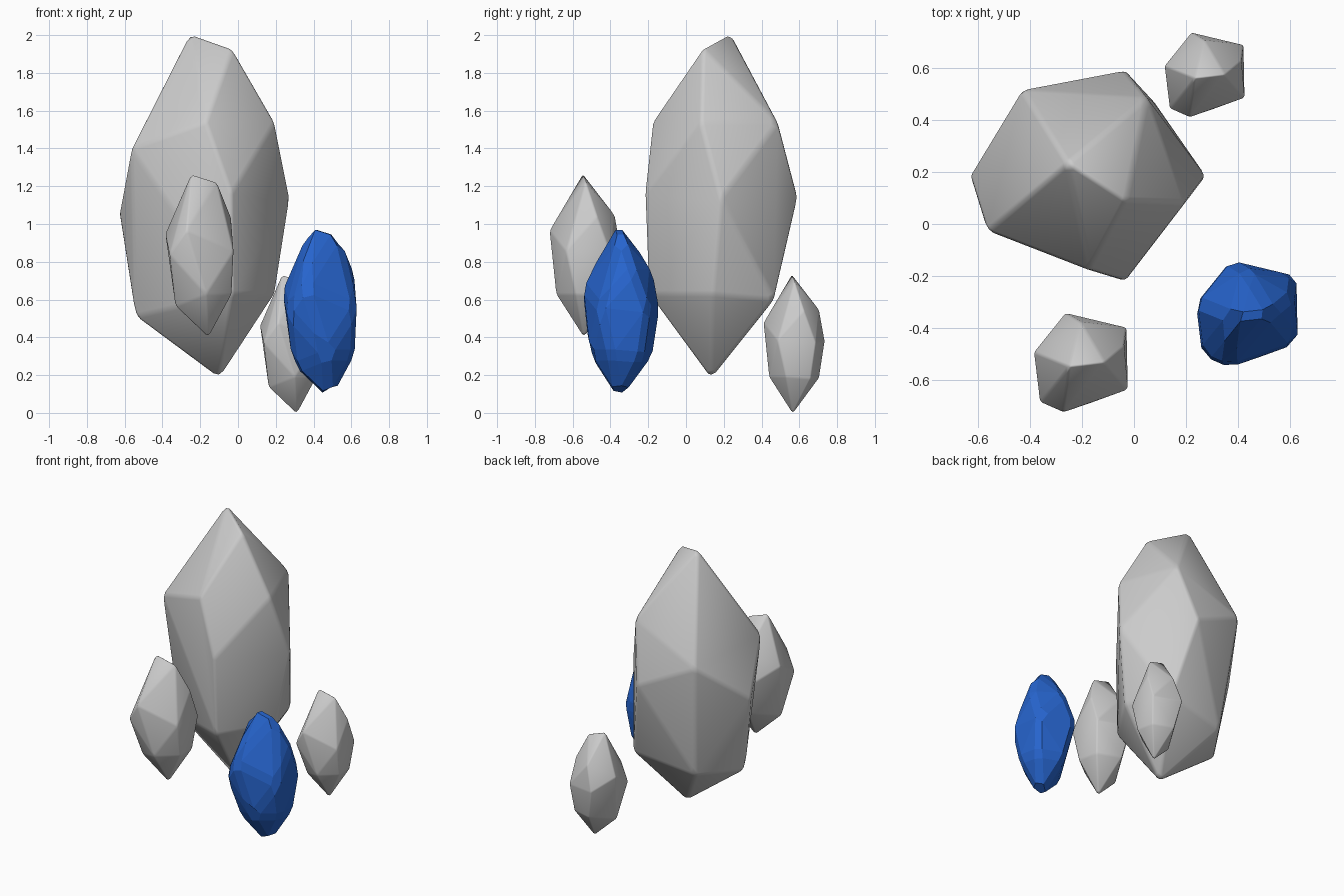
import bpy, bmesh, math
from mathutils import Vector

if "Cube" in bpy.data.objects:
    bpy.data.objects.remove(bpy.data.objects["Cube"])

# Corner points of the big crystal
BIG = [(-.255, .235, 2.01), (-.03, .09, 1.93), (.195, .08, 1.54), (.275, .185, 1.14),
       (.195, .14, .63), (-.1, .13, .18), (-.17, -.178, 1.54), (-.035, -.22, 1.16),
       (-.565, -.025, 1.4), (-.63, .185, 1.05), (-.545, .13, .51), (-.03, -.2, .63),
       (.05, .485, 1.54), (-.035, .59, 1.14), (.08, .465, .6), (-.43, .515, 1.33),
       (-.36, .41, .53)]

# Corner points of the small crystal, shared by all the small ones
SMALL = [(.233, .56, .732), (.35, .573, .695), (.412, .625, .54), (.424, .485, .385),
         (.415, .53, .19), (.27, .705, .545), (.22, .735, .38), (.42, .687, .37),
         (.26, .705, .185), (.4, .66, .18), (.212, .41, .478), (.137, .443, .37),
         (.117, .607, .465), (.163, .53, .135), (.3, .44, .19), (.31, .565, -.005)]
PIVOT = Vector((.27, .57, 0))


def crystal(name, points, bevel, segments, smooth=True):
    """Convex faceted stone with softened edges."""
    bm = bmesh.new()
    for p in points:
        bm.verts.new(p)
    res = bmesh.ops.convex_hull(bm, input=bm.verts[:])
    loose = [v for v in bm.verts if not v.link_faces]
    bmesh.ops.delete(bm, geom=loose, context='VERTS')
    bmesh.ops.dissolve_limit(bm, angle_limit=math.radians(4),
                             verts=bm.verts[:], edges=bm.edges[:])
    bmesh.ops.recalc_face_normals(bm, faces=bm.faces[:])
    for f in bm.faces:
        f.smooth = smooth
    me = bpy.data.meshes.new(name)
    bm.to_mesh(me)
    bm.free()
    ob = bpy.data.objects.new(name, me)
    bpy.context.collection.objects.link(ob)
    mod = ob.modifiers.new("soft_edges", 'BEVEL')
    mod.width = bevel
    mod.segments = segments
    mod.limit_method = 'ANGLE'
    mod.angle_limit = math.radians(8)
    return ob


def small(name, base, scale, bevel, segments, smooth=True):
    """Copy of the small crystal: base is its foot centre."""
    pts = [Vector(base) + (Vector(p) - PIVOT) * scale for p in SMALL]
    return crystal(name, pts, bevel, segments, smooth)


# Grey crystals
crystal("large_crystal", BIG, .018, 2)
small("front_crystal", (-.205, -.535, .405), 1.175, .009, 2)
small("back_crystal", (.27, .57, 0), 1.0, .007, 2)
small("inner_crystal", (.425, -.345, .12), 1.12, .008, 2)

# Blue chamfered shell around the inner crystal
shell = small("blue_crystal_shell", (.43, -.348, .06), 1.29, .03, 1, False)
mat = bpy.data.materials.new("blue")
mat.diffuse_color = (.02, .13, .62, 1)
mat.use_nodes = True
mat.node_tree.nodes["Principled BSDF"].inputs["Base Color"].default_value = mat.diffuse_color
shell.data.materials.append(mat)
